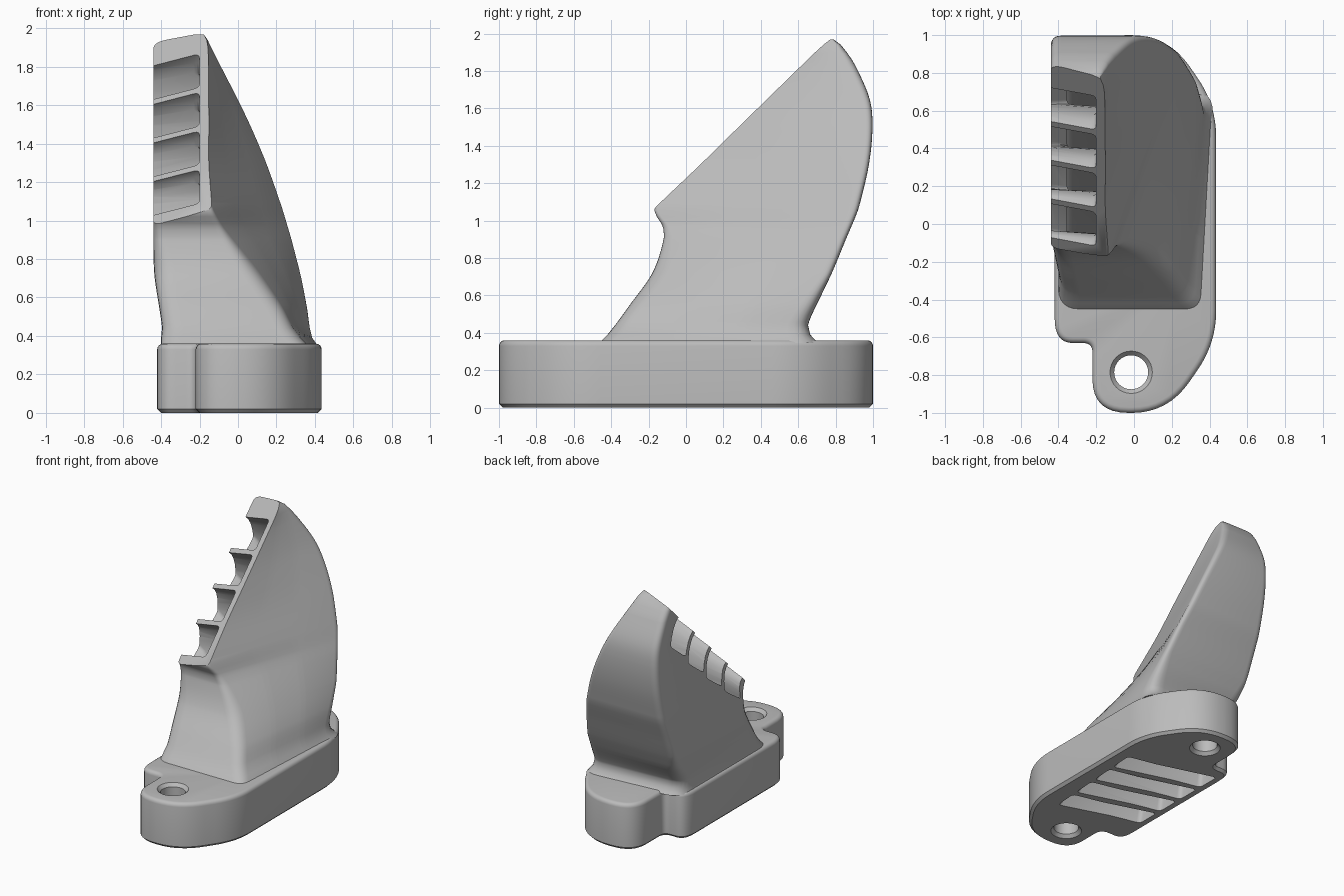
import bpy, bmesh
from mathutils import Vector

default = bpy.data.objects.get("Cube")
if default:
    bpy.data.objects.remove(default)

grey = bpy.data.materials.new("light grey plastic")
grey.use_nodes = True
grey.diffuse_color = (0.5, 0.5, 0.5, 1)
grey.node_tree.nodes["Principled BSDF"].inputs["Base Color"].default_value = (0.5, 0.5, 0.5, 1)


def rounded(corners, steps=6):
    """Closed outline, 2D or 3D, from corners given as (*position, radius)."""
    out = []
    for i, corner in enumerate(corners):
        p, r = Vector(corner[:-1]), corner[-1]
        a = Vector(corners[i - 1][:-1]) - p
        b = Vector(corners[(i + 1) % len(corners)][:-1]) - p
        a = p + a.normalized() * min(r, a.length * 0.48)
        b = p + b.normalized() * min(r, b.length * 0.48)
        for k in range(steps + 1):
            t = k / steps
            out.append(a * (1 - t) ** 2 + p * 2 * t * (1 - t) + b * t ** 2)
    return out


def loft(rings):
    """Closed bmesh skin through equal-length rings of 3D points."""
    bm = bmesh.new()
    rows = [[bm.verts.new(p) for p in ring] for ring in rings]
    n = len(rows[0])
    for lo, hi in zip(rows, rows[1:]):
        for i in range(n):
            j = (i + 1) % n
            bm.faces.new((lo[i], lo[j], hi[j], hi[i]))
    bm.faces.new(rows[0][::-1])
    bm.faces.new(rows[-1])
    bmesh.ops.recalc_face_normals(bm, faces=bm.faces)
    return bm


def make(name, bm):
    mesh = bpy.data.meshes.new(name)
    bm.to_mesh(mesh)
    bm.free()
    mesh.materials.append(grey)
    ob = bpy.data.objects.new(name, mesh)
    bpy.context.collection.objects.link(ob)
    return ob


# Duct housing profile: z, front y, back y, left x, front right x, back right x
KEYS = [
    (0.345, -.46, .72, -.405, .36, .425), (0.36, -.45, .705, -.40, .35, .415),
    (0.39, -.42, .675, -.40, .32, .395), (0.44, -.38, .66, -.395, .28, .385),
    (0.55, -.30, .70, -.41, .22, .37), (0.72, -.18, .78, -.435, .10, .335),
    (0.90, -.12, .855, -.44, -.04, .292), (0.97, -.125, .885, -.44, -.09, .272),
    (1.03, -.16, .91, -.44, -.122, .254), (1.08, -.165, .927, -.44, -.14, .238),
    (1.30, .053, .978, -.44, -.16, .16), (1.50, .254, .997, -.44, -.16, .074),
    (1.65, .407, .982, -.44, -.16, .0), (1.83, .59, .905, -.44, -.16, -.095),
    (1.90, .66, .86, -.44, -.16, -.135), (1.94, .70, .828, -.44, -.165, -.157),
    (1.968, .73, .79, -.43, -.18, -.178),
]


def profile(z):
    """Smooth interpolation of the housing profile at height z."""
    z = min(max(z, KEYS[0][0]), KEYS[-1][0])
    i = next(i for i in range(len(KEYS) - 1) if z <= KEYS[i + 1][0])
    before, a, b, after = (KEYS[max(i - 1, 0)], KEYS[i], KEYS[i + 1],
                           KEYS[min(i + 2, len(KEYS) - 1)])
    h = b[0] - a[0]
    t = (z - a[0]) / h
    out = []
    for c in range(1, len(a)):
        m0 = (b[c] - before[c]) / (b[0] - before[0]) * h
        m1 = (after[c] - a[c]) / (after[0] - a[0]) * h
        out.append(a[c] + (b[c] - a[c]) * t * t * (3 - 2 * t)
                   + m0 * t * (1 - t) ** 2 - m1 * t * t * (1 - t))
    return out


def right_wall(y, z):
    yf, yb, _, xf, xb = profile(z)
    t = min(max((y - yf) / (yb - yf), 0), 1)
    return xf + (xb - xf) * t


# Housing skin, then the tilted louvre face sliced off
rings = []
for z in sorted({k[0] for k in KEYS} | {0.46 + 0.035 * i for i in range(42)}):
    yf, yb, xl, xf, xb = profile(z)
    rf = min(max(0.08 - (z - 0.75) * 0.2, 0.015), 0.08)
    rb = 0.055 + max(0, 0.7 - z) * 0.25
    inset = max(0, 0.6 - z) * 0.3
    wall = [(xf + (xb - xf) * t, yf + (yb - yf) * t, 0.03) for t in (0.35, 0.65)]
    outline = rounded([(xl, yf, rf * 1.4), (xf, yf, rf)] + wall
                      + [(xb, yb, rb), (xl, yb - inset, rb)])
    rings.append([(p.x, p.y, z) for p in outline])
bm = loft(rings)
rim_low, rim_high = Vector((-.17, -.15, 1.07)), Vector((-.17, .75, 1.952))
tilt = Vector((-.26, .045, -.07))
normal = (rim_high - rim_low).cross(tilt)
bmesh.ops.bisect_plane(bm, geom=bm.verts[:] + bm.edges[:] + bm.faces[:],
                       plane_co=rim_low, plane_no=normal, clear_outer=True)
bmesh.ops.holes_fill(bm, edges=[e for e in bm.edges if e.is_boundary])
bmesh.ops.recalc_face_normals(bm, faces=bm.faces)
housing = make("duct_housing", bm)

# Mounting base: lobed outline, rounded top edge, chamfered bottom edge
front = [(-.42, -.63, .13), (-.22, -.63, .05), (-.22, -1, .24), (.18, -1, .2), (.435, -.63, .17)]
back = [(.435, .63, .17), (.18, 1, .2), (-.24, 1, .27), (-.24, .61, .05), (-.42, .61, .14)]
outline = rounded(front + back, 8)
bm = loft([[(p.x, p.y, z) for p in outline] for z in (0, 0.36)])
for z, width, segs in ((0.36, 0.03, 4), (0, 0.02, 1)):
    edges = [e for e in bm.edges if all(abs(v.co.z - z) < 1e-4 for v in e.verts)]
    bmesh.ops.bevel(bm, geom=edges, offset=width, segments=segs, profile=0.5,
                    affect='EDGES', clamp_overlap=False)
base = make("mounting_base", bm)


# Screw holes: the front one goes through, the rear one is blind
def screw_hole(name, y, stations):
    bm = bmesh.new()
    bmesh.ops.create_circle(bm, segments=32, radius=1)
    circle = [v.co.copy() for v in bm.verts]
    bm.free()
    return make(name, loft([[(-.015 + p.x * r, y + p.y * r, z) for p in circle]
                            for z, r in stations]))


bottom = [(-.02, .13), (.025, .09)]
holes = [screw_hole("front_hole_cutter", -.785, bottom + [(.335, .09), (.38, .13)]),
         screw_hole("rear_hole_cutter", .785, bottom + [(.28, .09)])]


# Four curved air channels from slanted base slots to the louvre openings
def path(f, t):
    ends = [((-.38, -.03), (.53, -.03)), ((-.30, .5), (.60, .6)),
            ((.06, .94), (1.04, 1.64)), ((-.12, 1.07), (.69, 1.88))]
    pts = [Vector(a).lerp(Vector(b), f) for a, b in ends]
    s = min(t, 1)
    p = (pts[0] * (1 - s) ** 3 + pts[1] * 3 * s * (1 - s) ** 2
         + pts[2] * 3 * s * s * (1 - s) + pts[3] * s ** 3)
    return p + Vector((-.85, .55)) * (t - s)


def channel(k):
    rings = []
    for t in [i / 20 for i in range(21)] + [1.12]:
        s = min(t, 1)
        gap = .025 - .009 * s
        bite = min(max((t - .67 - .03 * k) / .08, 0), 1)
        left = -.355 - .15 * bite
        drop = tilt.yz * s ** 3
        skew = .2 * (1 - s) ** 6
        left_side, right_side = [], []
        for f in (k / 4 + gap, (k + 1) / 4 - gap):
            y, z = path(f, t)
            right = right_wall(y, max(z, .39)) - .05
            if t > .85:
                right = min(right, -.2)
            left_side.append((left, y + drop.x, z + drop.y, .03))
            right_side.append((right, y - skew, z, .03))
        rings.append(rounded([left_side[0], right_side[0], right_side[1], left_side[1]], 3))
    return make("channel_cutter_%d" % (k + 1), loft(rings))


channels = [channel(k) for k in range(4)]

# Carve the openings
for ob, cutters in ((base, holes + channels), (housing, channels)):
    bpy.context.view_layer.objects.active = ob
    for c in cutters:
        mod = ob.modifiers.new(c.name, 'BOOLEAN')
        mod.operation, mod.solver, mod.object = 'DIFFERENCE', 'EXACT', c
        bpy.ops.object.modifier_apply(modifier=mod.name)
for c in holes + channels:
    bpy.data.objects.remove(c)

for ob in (base, housing):
    bpy.ops.object.select_all(action='DESELECT')
    ob.select_set(True)
    bpy.context.view_layer.objects.active = ob
    bpy.ops.object.shade_smooth_by_angle(angle=0.7)
